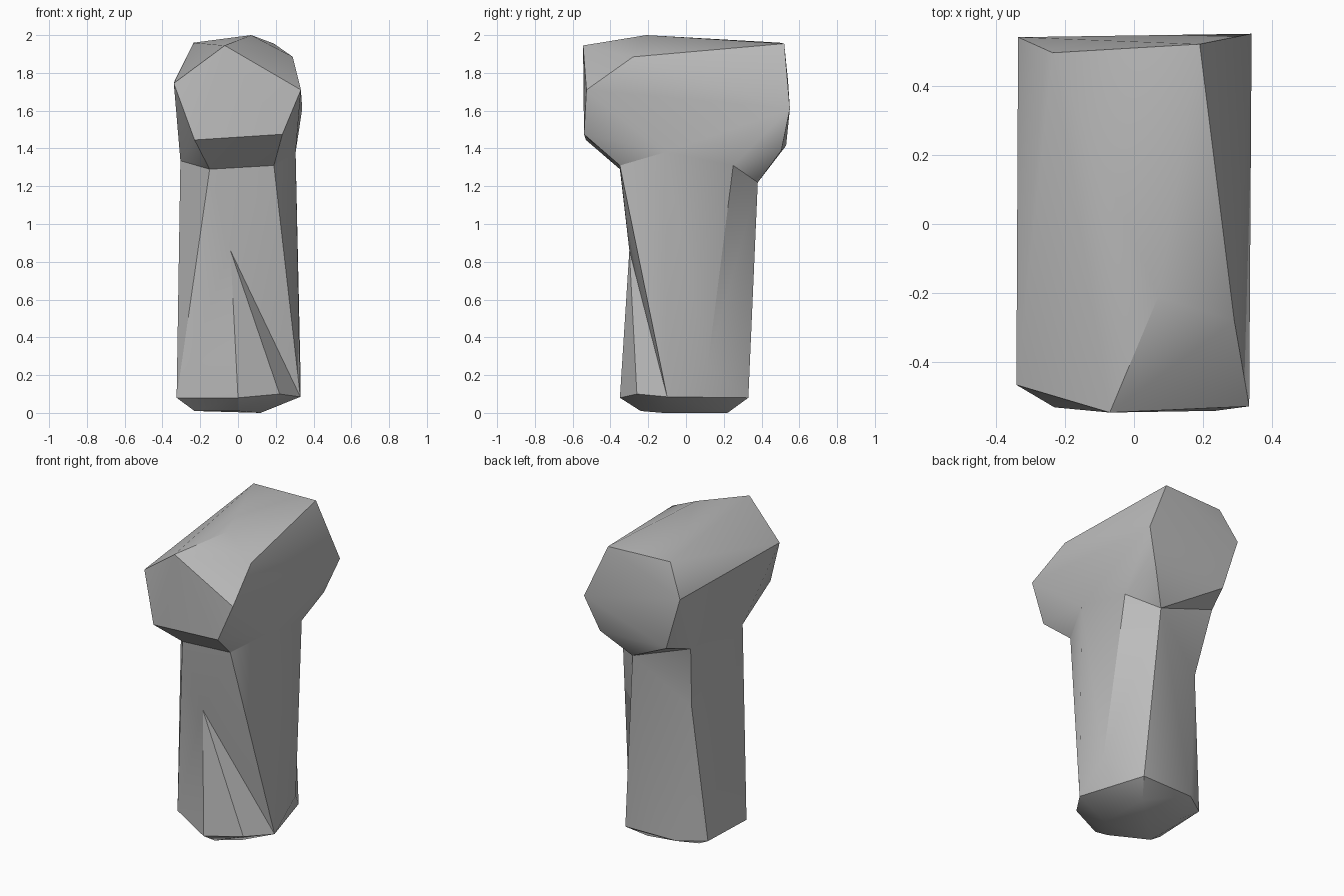
import bpy
import bmesh

if "Cube" in bpy.data.objects:
    bpy.data.objects.remove(bpy.data.objects["Cube"], do_unlink=True)

# Corner points of the single faceted body, grouped by part
head_front = [(-.34, -.465, 1.745), (-.07, -.545, 1.945), (.333, -.527, 1.71),
              (.235, -.54, 1.475), (-.23, -.53, 1.445)]
head_ridge = [(.07, -.21, 2), (.29, -.28, 1.885)]
head_back = [(-.235, .495, 1.96), (.19, .52, 1.955), (.34, .55, 1.61),
             (.258, .505, 1.39), (-.23, .53, 1.415), (-.335, .54, 1.76)]
neck = {
    "neck_left": (-.305, -.14, 1.335),
    "neck_front_left": (-.15, -.35, 1.29),
    "neck_front_right": (.19, -.35, 1.31),
    "neck_right": (.305, -.11, 1.38),
    "neck_right_back": (.278, .25, 1.31),
    "neck_back": (.114, .38, 1.22),
    "neck_left_back": (-.288, .364, 1.365),
}
shaft = {
    "dent": (-.04, -.3, .86),
    "kink": (-.232, .274, .94),
    "flare": (.33, .115, .25),
}
foot = {
    "foot_left": (-.325, -.15, .08),
    "foot_front": (0, -.35, .08),
    "foot_front_right": (.22, -.26, .1),
    "foot_right": (.33, -.1, .085),
    "foot_back": (.2, .33, .08),
    "foot_mid_back": (-.16, .323, .08),
    "foot_left_back": (-.31, .22, .08),
}
base = [(-.23, -.12, .01), (0, -.24, .01), (.12, -.12, 0),
        (.12, .22, 0), (-.2, .15, .01)]

# Shaft panels, each listed as a walk around named corners
panels = [
    "neck_front_left foot_left dent",
    "foot_left foot_front dent",
    "foot_front foot_front_right dent",
    "foot_front_right foot_right dent",
    "neck_front_left dent neck_front_right",
    "neck_front_right dent foot_right",
    "neck_front_right foot_right neck_right",
    "neck_right foot_right flare",
    "neck_right flare neck_right_back",
    "foot_right foot_back flare",
    "neck_right_back flare neck_back",
    "flare foot_back neck_back",
    "neck_back foot_back foot_mid_back",
    "neck_back foot_mid_back kink",
    "foot_mid_back foot_left_back kink",
    "neck_back kink neck_left_back",
    "neck_left_back kink neck_left",
    "kink foot_left_back neck_left",
    "foot_left_back foot_left neck_left",
    "neck_left foot_left neck_front_left",
]

bm = bmesh.new()
named = {name: bm.verts.new(co) for part in (neck, shaft, foot)
         for name, co in part.items()}


def hull_cap(points, ring):
    """Wrap points and a named ring in a hull, left open across the ring."""
    rim = [named[name] for name in ring]
    verts = [bm.verts.new(p) for p in points] + rim
    bmesh.ops.convex_hull(bm, input=verts)
    inner = [f for f in bm.faces if all(v in rim for v in f.verts)]
    bmesh.ops.delete(bm, geom=inner, context="FACES_ONLY")


# Head and foot
hull_cap(head_front + head_ridge + head_back, neck)
hull_cap(base, foot)

# Shaft
for panel in panels:
    bm.faces.new([named[name] for name in panel.split()])

# Tidy the joins
loose = [e for e in bm.edges if not e.link_faces]
bmesh.ops.delete(bm, geom=loose, context="EDGES")
bmesh.ops.holes_fill(bm, edges=[e for e in bm.edges if e.is_boundary], sides=0)
bmesh.ops.triangulate(bm, faces=bm.faces[:])
bmesh.ops.recalc_face_normals(bm, faces=bm.faces[:])

mesh = bpy.data.meshes.new("mallet_body")
bm.to_mesh(mesh)
bm.free()
body = bpy.data.objects.new("mallet_body", mesh)
bpy.context.collection.objects.link(body)

# Plain grey finish
grey = bpy.data.materials.new("plain_grey")
grey.use_nodes = True
colour = (.5, .5, .5, 1)
grey.diffuse_color = colour
grey.node_tree.nodes["Principled BSDF"].inputs["Base Color"].default_value = colour
mesh.materials.append(grey)

# Smooth shading with sharp creases
bpy.ops.object.select_all(action="DESELECT")
body.select_set(True)
bpy.context.view_layer.objects.active = body
bpy.ops.object.shade_smooth_by_angle()
